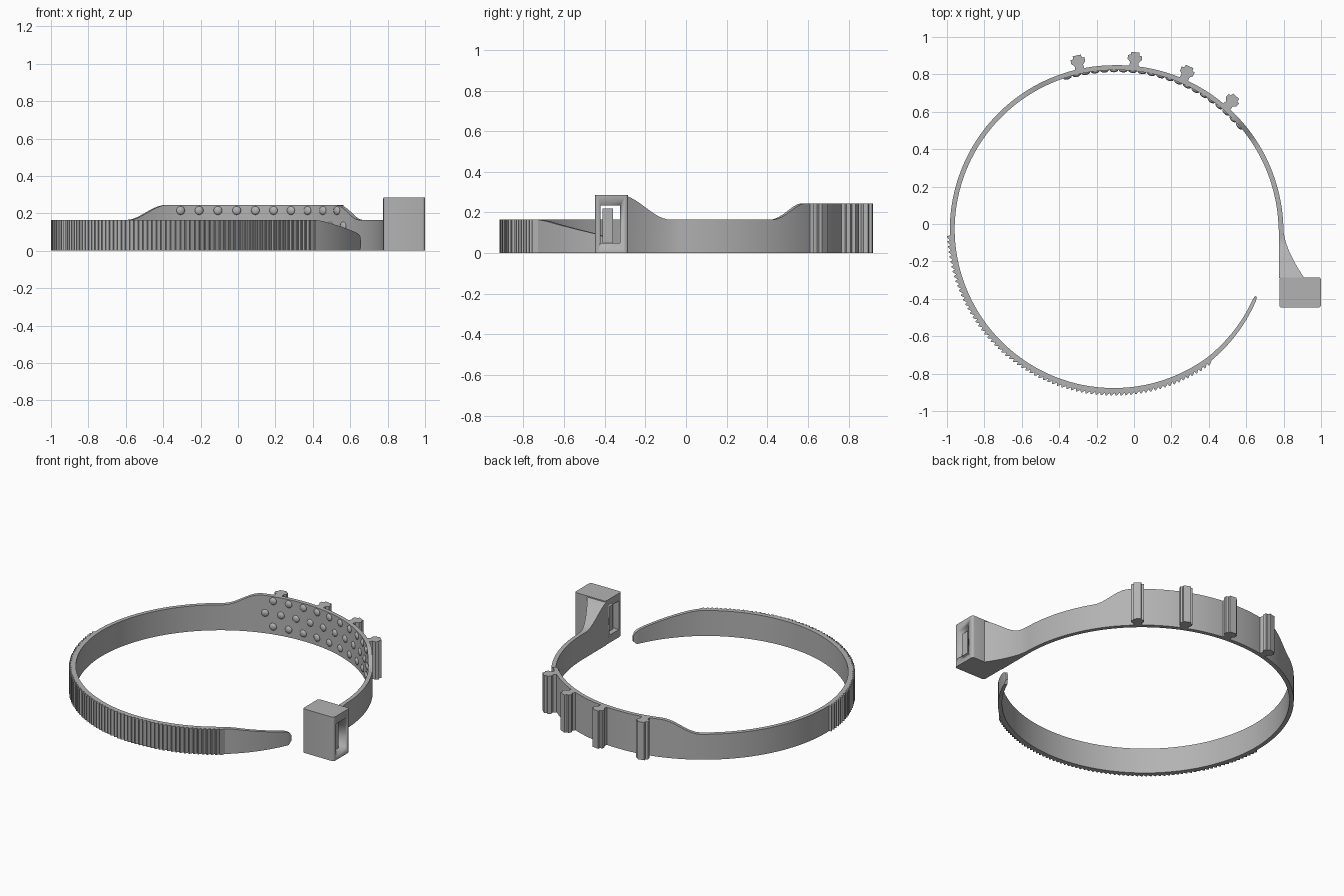
import bpy, bmesh, math
from mathutils import Vector, Matrix

if "Cube" in bpy.data.objects:
    bpy.data.objects.remove(bpy.data.objects["Cube"])

grey = bpy.data.materials.new("plain grey")
grey.use_nodes = True
COLOUR = (0.45, 0.45, 0.45, 1)
grey.diffuse_color = COLOUR
grey.node_tree.nodes["Principled BSDF"].inputs["Base Color"].default_value = COLOUR

CENTRE = Vector((-0.1, -0.03))
HALF = 0.013          # half the band thickness
BAND, HUMP, HEAD = 0.165, 0.245, 0.285   # heights


def finish(name, bm, angle=25):
    bmesh.ops.recalc_face_normals(bm, faces=bm.faces)
    mesh = bpy.data.meshes.new(name)
    bm.to_mesh(mesh)
    bm.free()
    ob = bpy.data.objects.new(name, mesh)
    bpy.context.collection.objects.link(ob)
    mesh.materials.append(grey)
    bpy.ops.object.select_all(action="DESELECT")
    ob.select_set(True)
    bpy.context.view_layer.objects.active = ob
    bpy.ops.object.shade_smooth_by_angle(angle=math.radians(angle))
    return ob


def lerp_table(table, x):
    for (a, u), (b, v) in zip(table, table[1:]):
        if x <= b:
            return u + (v - u) * max(0, x - a) / (b - a)
    return table[-1][1]


def smooth(t):
    t = min(1, max(0, t))
    return t * t * (3 - 2 * t)


def polar(deg, r):
    a = math.radians(deg)
    return CENTRE + Vector((math.cos(a), math.sin(a))) * r


def radius(deg):
    return lerp_table([(0, 0.886), (90, 0.866), (180, 0.872), (270, 0.86), (306, 0.855), (335, 0.832)], deg)


def top_height(deg):
    if deg < 200:
        return BAND + (HUMP - BAND) * smooth((deg - 31) / 13) * smooth((124 - deg) / 15)
    return lerp_table([(306, BAND), (310, 0.158), (331.5, 0.092), (333.6, 0.078), (334.6, 0.055)], deg)


def sweep(name, stations):
    """Closed strap through (inner, outer, bottom, top) stations."""
    bm = bmesh.new()
    rings = []
    for inner, outer, low, high in stations:
        rings.append([bm.verts.new((p.x, p.y, z)) for p, z in
                      ((inner, low), (outer, low), (outer, high), (inner, high))])
    for a, b in zip(rings, rings[1:]):
        for i in range(4):
            j = (i + 1) % 4
            bm.faces.new((a[i], a[j], b[j], b[i]))
    bm.faces.new(rings[0])
    bm.faces.new(rings[-1])
    return finish(name, bm)


def box(name, lo, hi, bevel=0):
    bm = bmesh.new()
    lo, hi = Vector(lo), Vector(hi)
    bmesh.ops.create_cube(bm, size=1, matrix=Matrix.Translation((lo + hi) / 2) @ Matrix.Diagonal((*(hi - lo), 1)))
    if bevel:
        upright = [e for e in bm.edges if abs(e.verts[0].co.z - e.verts[1].co.z) > 0.01]
        bmesh.ops.bevel(bm, geom=upright, offset=bevel, segments=3, profile=0.5, affect="EDGES")
    return finish(name, bm, 35)


# Strap: flared neck, ring with raised section, toothed run, tapered tail
stations = []
for i in range(13):
    t = i / 12
    y = -0.29 + 0.26 * t
    flare = 0.799 + 0.113 * (1 - t) ** 1.6
    high = BAND + (HEAD - BAND) * smooth((-0.08 - y) / 0.24)
    stations.append((Vector((0.774, y)), Vector((flare, y)), 0, high))

TEETH, T0, T1 = 72, 182, 306
pitch = (T1 - T0) / TEETH
angles = [(d, 0) for d in range(2, T0, 2)]
for k in range(TEETH):
    a = T0 + k * pitch
    angles += [(a, 0), (a + 0.15 * pitch, 0.015), (a + 0.35 * pitch, 0.015)]
angles += [(T1 + 0.5 + 1.1 * k, 0) for k in range(24)] + [(333, 0), (333.7, 0), (334.2, 0), (334.6, 0)]
for deg, tooth in angles:
    r = radius(deg)
    low = 0.02 * smooth((deg - 333) / 1.6)
    half = HALF * (1 - 0.25 * smooth((deg - 306) / 28) - 0.3 * smooth((deg - 333) / 1.6))
    stations.append((polar(deg, r - half), polar(deg, r + half + tooth), low, top_height(deg)))
sweep("strap", stations)

# Buckle head with a slot through it and an upright locking tongue
head = box("buckle_head", (0.777, -0.447, 0), (1.0, -0.285, HEAD), 0.014)
cutter = box("slot_cutter", (0.7, -0.422, 0.05), (1.1, -0.325, 0.235))
cutter.hide_render = True
cutter.hide_set(True)
cut = head.modifiers.new("slot", "BOOLEAN")
cut.operation = "DIFFERENCE"
cut.solver = "EXACT"
cut.object = cutter
bpy.context.view_layer.objects.active = head
bpy.ops.object.modifier_apply(modifier="slot")
bpy.data.objects.remove(cutter)
box("locking_tongue", (0.81, -0.41, 0.03), (0.975, -0.36, 0.22))

# Ribs standing on the outside of the raised section
half_profile = [(0.026, -0.012), (0.023, 0.02), (0.038, 0.034), (0.038, 0.056), (0.024, 0.058), (0.022, 0.074)]
profile = half_profile + [(-u, v) for u, v in reversed(half_profile)]
for n, deg in enumerate((102.5, 83.5, 65.5, 47.8)):
    bm = bmesh.new()
    out = polar(deg, 1) - CENTRE
    side = Vector((out.y, -out.x))
    base = polar(deg, radius(deg) + HALF)
    verts = []
    for u, v in profile:
        p = base + side * u + out * v
        verts.append(bm.verts.new((p.x, p.y, 0)))
    face = bm.faces.new(verts)
    extruded = bmesh.ops.extrude_face_region(bm, geom=[face])["geom"]
    bmesh.ops.translate(bm, vec=(0, 0, HUMP), verts=[g for g in extruded if isinstance(g, bmesh.types.BMVert)])
    finish(f"outer_rib_{n + 1}", bm)

# Staggered rows of grip bumps on the inside
bm = bmesh.new()
for z, start, count in ((0.215, 104, 10), (0.132, 107.4, 11), (0.05, 104, 10)):
    for k in range(count):
        deg = start - 6.75 * k
        p = polar(deg, radius(deg) - HALF)
        place = (Matrix.Translation((p.x, p.y, z)) @ Matrix.Rotation(math.radians(deg), 4, "Z")
                 @ Matrix.Diagonal((0.012, 0.023, 0.023, 1)))
        bmesh.ops.create_uvsphere(bm, u_segments=16, v_segments=10, radius=1, matrix=place)
finish("grip_bumps", bm, 60)
